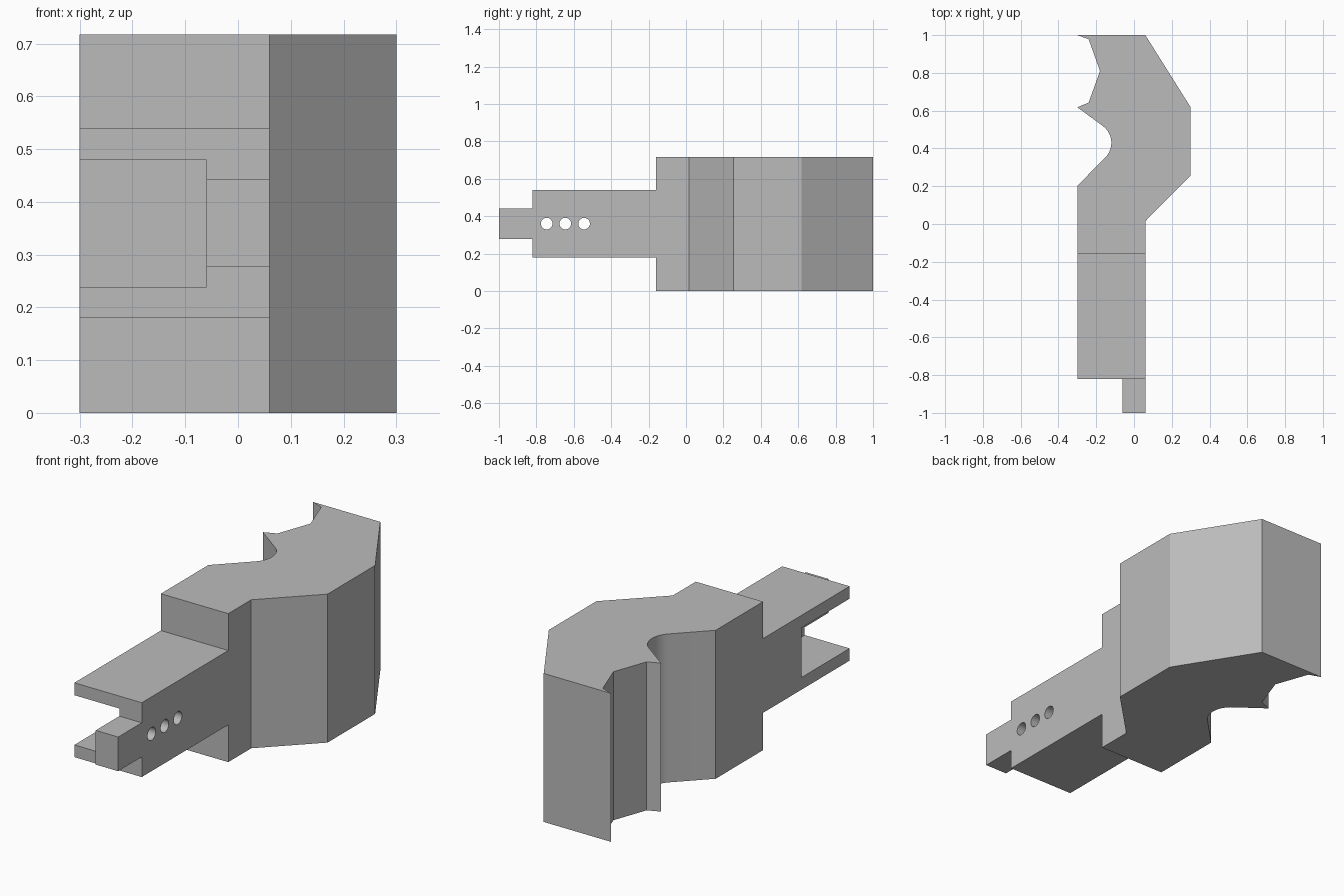
import bpy, bmesh, math
from mathutils import Vector, Matrix

cube = bpy.data.objects.get("Cube")
if cube:
    bpy.data.objects.remove(cube, do_unlink=True)

HEIGHT = 0.717
MID = 0.36

grey = bpy.data.materials.new("plain grey")
grey.use_nodes = True
colour = (0.5, 0.5, 0.5, 1)
grey.diffuse_color = colour
grey.node_tree.nodes["Principled BSDF"].inputs["Base Color"].default_value = colour


def finish(bm, name):
    bmesh.ops.recalc_face_normals(bm, faces=bm.faces)
    mesh = bpy.data.meshes.new(name)
    bm.to_mesh(mesh)
    bm.free()
    mesh.materials.append(grey)
    obj = bpy.data.objects.new(name, mesh)
    bpy.context.collection.objects.link(obj)
    return obj


def prism(name, outline, height):
    bm = bmesh.new()
    base = bm.faces.new([bm.verts.new((x, y, 0)) for x, y in outline])
    top = bmesh.ops.extrude_face_region(bm, geom=[base])["geom"]
    bmesh.ops.translate(bm, vec=(0, 0, height),
                        verts=[v for v in top if isinstance(v, bmesh.types.BMVert)])
    return finish(bm, name)


def box(name, low, high):
    low, high = Vector(low), Vector(high)
    bm = bmesh.new()
    place = Matrix.Translation((low + high) / 2) @ Matrix.Diagonal((*(high - low), 1))
    bmesh.ops.create_cube(bm, size=1, matrix=place)
    return finish(bm, name)


def peg(name, y):
    bm = bmesh.new()
    place = Matrix.Translation((0, y, MID)) @ Matrix.Rotation(math.pi / 2, 4, "Y")
    bmesh.ops.create_cone(bm, cap_ends=True, segments=32, radius1=0.031,
                          radius2=0.031, depth=0.3, matrix=place)
    return finish(bm, name)


# Plan outline: tab, arm, angled body, toothed back and the rounded side notch
outline = [(-0.06, -1), (0.06, -1), (0.06, 0.015), (0.3, 0.255), (0.3, 0.618),
           (0.06, 1), (-0.3, 1), (-0.24, 0.978), (-0.18, 0.81), (-0.24, 0.643),
           (-0.3, 0.618)]
for i in range(17):
    a = math.radians(54 - 99 * i / 16)
    outline.append((-0.23 + 0.11 * math.cos(a), 0.43 + 0.11 * math.sin(a)))
outline += [(-0.3, 0.202), (-0.3, -0.82), (-0.06, -0.82)]
body = prism("body_with_arm", outline, HEIGHT)

# Steps that thin the body down to the arm, and the arm down to the tab
cutters = []
for part, end, low, high in (("arm", -0.16, 0.18, 0.539), ("tab", -0.82, 0.277, 0.442)):
    cutters.append(box(part + "_lower_cutter", (-0.5, -1.2, -0.2), (0.5, end, low)))
    cutters.append(box(part + "_upper_cutter", (-0.5, -1.2, high), (0.5, end, 1)))

# Open side slot and the three cross holes
cutters.append(box("slot_cutter", (-0.5, -1.2, 0.239), (-0.06, -0.452, 0.479)))
for y in (-0.745, -0.645, -0.545):
    cutters.append(peg("hole_cutter", y))

bpy.context.view_layer.objects.active = body
for cutter in cutters:
    cutter.hide_render = True
    cut = body.modifiers.new("cut", "BOOLEAN")
    cut.operation = "DIFFERENCE"
    cut.solver = "EXACT"
    cut.object = cutter
    bpy.ops.object.modifier_apply(modifier=cut.name)
    bpy.data.objects.remove(cutter, do_unlink=True)

bpy.ops.object.select_all(action="DESELECT")
body.select_set(True)
bpy.ops.object.shade_smooth_by_angle(angle=math.radians(25))
